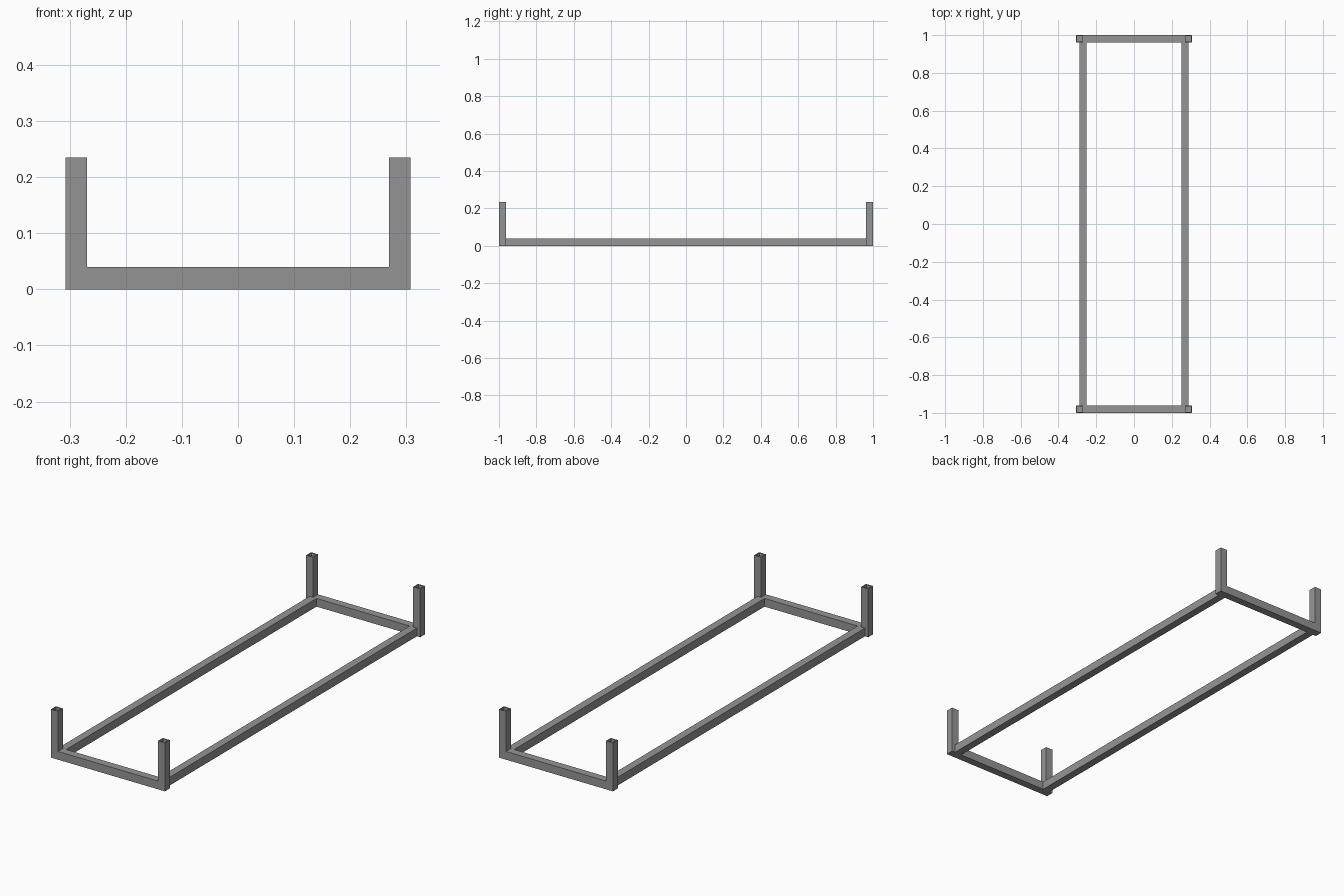
import bpy
import bmesh

cube = bpy.data.objects.get("Cube")
if cube:
    bpy.data.objects.remove(cube, do_unlink=True)

# Overall dimensions
HALF_X, HALF_Y = 0.307, 1.0
TUBE, RAIL_H, TOP, WALL = 0.038, 0.04, 0.235, 0.007
SIDE_X = 0.27

steel = bpy.data.materials.new("steel grey")
steel.use_nodes = True
grey = (0.3, 0.3, 0.3, 1)
steel.diffuse_color = grey
steel.node_tree.nodes["Principled BSDF"].inputs["Base Color"].default_value = grey


def box(name, low, high, hollow=False):
    """Box between two corners; hollow cuts an open well into its top."""
    bm = bmesh.new()
    bmesh.ops.create_cube(bm, size=1)
    for v in bm.verts:
        v.co = [(a + b) / 2 + c * (b - a) for a, b, c in zip(low, high, v.co)]
    if hollow:
        top = [f for f in bm.faces if f.normal.z > 0.9]
        bmesh.ops.inset_region(bm, faces=top, thickness=WALL)
        # Sink the inset face down to the rail, leaving the tube walls
        well = bmesh.ops.extrude_discrete_faces(bm, faces=top)["faces"][0]
        for v in well.verts:
            v.co.z = RAIL_H
    mesh = bpy.data.meshes.new(name)
    bm.to_mesh(mesh)
    bm.free()
    mesh.materials.append(steel)
    obj = bpy.data.objects.new(name, mesh)
    bpy.context.collection.objects.link(obj)


def span(sign, inner, outer):
    return sorted((sign * inner, sign * outer))


# Long side rails, set slightly in from the posts
for side, sx in (("left", 1), ("right", -1)):
    x0, x1 = span(sx, SIDE_X - TUBE / 2, SIDE_X + TUBE / 2)
    box(side + "_side_rail", (x0, TUBE - HALF_Y, 0), (x1, HALF_Y - TUBE, RAIL_H))

for end, sy in (("front", -1), ("back", 1)):
    y0, y1 = span(sy, HALF_Y - TUBE, HALF_Y)
    # Short end rail between the posts
    box(end + "_end_rail", (TUBE - HALF_X, y0, 0), (HALF_X - TUBE, y1, RAIL_H))
    # Upright corner posts, open at the top
    for side, sx in (("left", 1), ("right", -1)):
        x0, x1 = span(sx, HALF_X - TUBE, HALF_X)
        box(f"{end}_{side}_post", (x0, y0, 0), (x1, y1, TOP), hollow=True)
